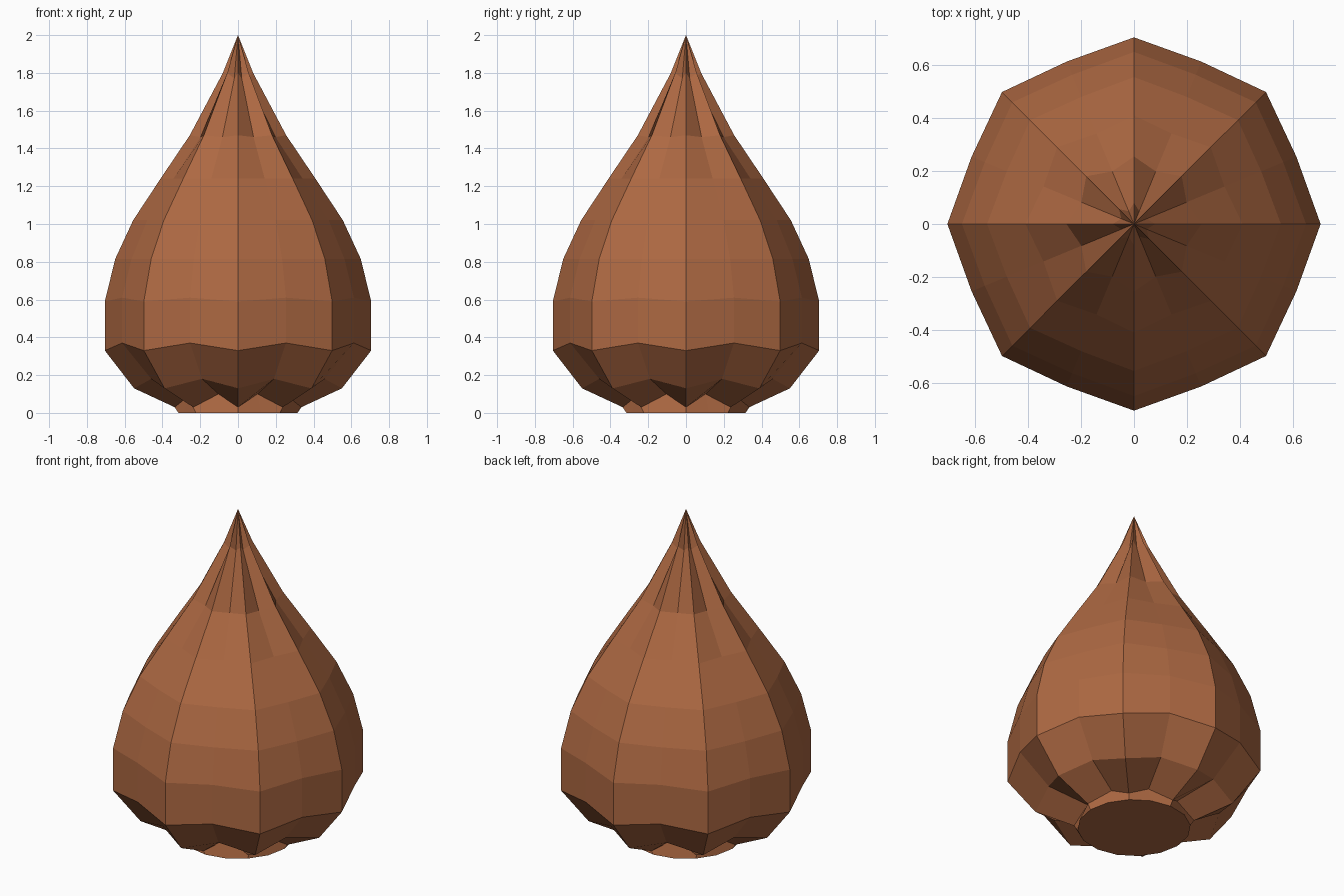
import bpy, bmesh, math

if "Cube" in bpy.data.objects:
    bpy.data.objects.remove(bpy.data.objects["Cube"])

# Profile rows: ridge radius, ridge height, valley radius, valley height
rows = [
    (0.315, 0.00, 0.315, 0.00),
    (0.335, 0.03, 0.27, 0.10),
    (0.55, 0.13, 0.497, 0.18),
    (0.705, 0.33, 0.664, 0.37),
    (0.705, 0.59, 0.664, 0.61),
    (0.65, 0.815, 0.61, 0.815),
    (0.555, 1.02, 0.52, 1.02),
    (0.41, 1.24, 0.37, 1.24),
    (0.255, 1.47, 0.215, 1.46),
    (0.08, 1.80, 0.052, 1.77),
]
SIDES = 16

bm = bmesh.new()
rings = []
for rr, rz, vr, vz in rows:
    ring = []
    for i in range(SIDES):
        r, z = (rr, rz) if i % 2 == 0 else (vr, vz)
        a = 2 * math.pi * i / SIDES
        ring.append(bm.verts.new((r * math.cos(a), r * math.sin(a), z)))
    rings.append(ring)

# Fluted wall
for lo, hi in zip(rings, rings[1:]):
    for i in range(SIDES):
        j = (i + 1) % SIDES
        bm.faces.new((lo[i], lo[j], hi[j], hi[i]))

# Pointed tip and flat base
tip = bm.verts.new((0, 0, 2))
for i in range(SIDES):
    bm.faces.new((rings[-1][i], rings[-1][(i + 1) % SIDES], tip))
bm.faces.new(rings[0][::-1])

mesh = bpy.data.meshes.new("fluted_bulb")
bm.to_mesh(mesh)
bm.free()
bulb = bpy.data.objects.new("fluted_bulb", mesh)
bpy.context.collection.objects.link(bulb)

# Terracotta brown
mat = bpy.data.materials.new("brown")
mat.diffuse_color = (0.42, 0.14, 0.055, 1)
mat.use_nodes = True
mat.node_tree.nodes["Principled BSDF"].inputs["Base Color"].default_value = mat.diffuse_color
mesh.materials.append(mat)
